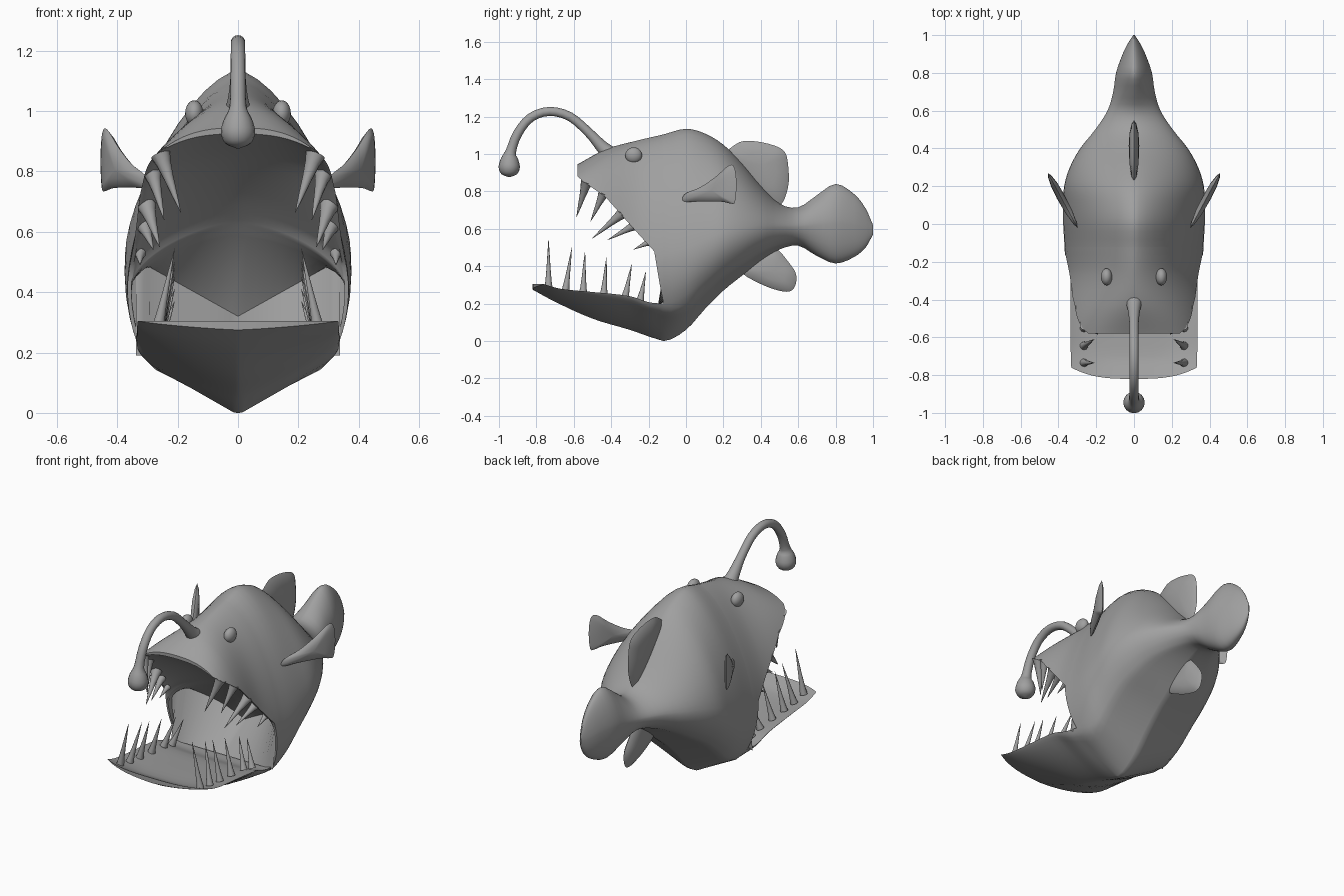
import bpy, bmesh, math
from mathutils import Vector

if "Cube" in bpy.data.objects:
    bpy.data.objects.remove(bpy.data.objects["Cube"])

grey = bpy.data.materials.new("slate grey")
grey.diffuse_color = (0.35, 0.35, 0.35, 1)
grey.use_nodes = True
grey.node_tree.nodes["Principled BSDF"].inputs["Base Color"].default_value = grey.diffuse_color


def hermite(table, y):
    """Smoothly interpolate the columns of a table keyed by its first column."""
    n = len(table)
    i = max([k for k in range(n - 1) if table[k][0] <= y + 1e-6] or [0])
    a, b = table[i], table[i + 1]
    lo, hi = table[max(i - 1, 0)], table[min(i + 2, n - 1)]
    h = b[0] - a[0]
    t = (y - a[0]) / h
    out = []
    for c in range(1, len(a)):
        m0 = (b[c] - lo[c]) / (b[0] - lo[0]) * h
        m1 = (hi[c] - a[c]) / (hi[0] - a[0]) * h
        out.append((2*t**3 - 3*t**2 + 1) * a[c] + (t**3 - 2*t**2 + t) * m0
                   + (3*t**2 - 2*t**3) * b[c] + (t**3 - t**2) * m1)
    return out


def refine(keys, n):
    """Evenly subdivide every interval of a list of numbers."""
    out = [a + (b - a) * k / n for a, b in zip(keys, keys[1:]) for k in range(n)]
    return out + [keys[-1]]


def skin(name, grids, angle=40, closed=False, caps=False):
    """Skin one or more grids of points into a single welded object."""
    bm = bmesh.new()
    for rows in grids:
        vs = [[bm.verts.new(p) for p in r] for r in rows]
        m = len(rows[0])
        for r, q in zip(vs, vs[1:]):
            for j in range(m if closed else m - 1):
                bm.faces.new((r[j], r[(j + 1) % m], q[(j + 1) % m], q[j]))
        if caps:
            bm.faces.new(vs[0])
            bm.faces.new(vs[-1])
    bmesh.ops.remove_doubles(bm, verts=bm.verts, dist=1e-5)
    bmesh.ops.recalc_face_normals(bm, faces=bm.faces)
    me = bpy.data.meshes.new(name)
    bm.to_mesh(me)
    bm.free()
    me.materials.append(grey)
    ob = bpy.data.objects.new(name, me)
    bpy.context.collection.objects.link(ob)
    bpy.ops.object.select_all(action='DESELECT')
    ob.select_set(True)
    bpy.context.view_layer.objects.active = ob
    bpy.ops.object.shade_smooth_by_angle(angle=math.radians(angle))
    return ob


def tube(name, pts, sides=12):
    """Round tube along (point, radius) pairs."""
    rings = []
    for i, (p, r) in enumerate(pts):
        t = (pts[min(i + 1, len(pts) - 1)][0] - pts[max(i - 1, 0)][0]).normalized()
        u = t.cross(Vector((1, 0, 0))).normalized()
        v = t.cross(u)
        rings.append([p + r * (math.cos(a) * u + math.sin(a) * v)
                      for a in (2 * math.pi * k / sides for k in range(sides))])
    return skin(name, [rings], 60, True, True)


# Body stations: y, top, bottom, widest height, half width, upper roundness
BODY = [(-.58, .945, .3, .42, .40, 2.5), (-.43, 1.025, .1, .42, .395, 1.9),
        (-.27, 1.07, .05, .42, .367, 1.62), (-.12, 1.105, .0, .42, .368, 1.57),
        (0, 1.135, .06, .45, .375, 1.55), (.1, 1.11, .17, .5, .375, 1.55),
        (.2, 1.05, .27, .55, .37, 1.57), (.3, .95, .35, .58, .34, 1.6),
        (.4, .83, .43, .6, .285, 1.65), (.5, .735, .49, .61, .205, 1.65),
        (.6, .715, .51, .61, .14, 1.6), (.7, .78, .455, .62, .11, 1.6),
        (.8, .84, .415, .63, .095, 1.6), (.9, .785, .45, .62, .06, 1.6),
        (.96, .71, .5, .6, .03, 1.6), (1.0, .62, .57, .595, .004, 1.6)]
N = 32


def outline(y, a):
    top, bot, zm, w, p = hermite(BODY, y)
    s, c = math.sin(a), math.cos(a)
    if s < 0:
        p, h = 2.1, bot - zm
    else:
        h = top - zm
    x = abs(c) ** (2 / p) * w
    z = h * abs(s) ** (2 / p)
    # keeled belly
    if s < 0:
        slope = 1.75 + 5 * max(0, y + .12)
        x = min(x, .012 + slope * (zm + z - bot))
    return Vector((math.copysign(x, c), y, zm + z))


def lip_angle(y, z):
    top, bot, zm, w, p = hermite(BODY, y)
    if z >= zm:
        return math.asin(((z - zm) / (top - zm)) ** (p / 2))
    return -math.asin(((zm - z) / (zm - bot)) ** 1.05)


def arc_from(y, a0):
    return [outline(y, a0 + (math.pi - 2 * a0) * i / N) for i in range(N + 1)]


def arc(y, z):
    return arc_from(y, lip_angle(y, z))


def belly(y, a0):
    return [outline(y, a0 - (math.pi + 2 * a0) * i / N) for i in range(N + 1)]


# Upper lip line and mouth roof line along the length
LIP = [(-.58, .88), (-.53, .84), (-.43, .77), (-.27, .59), (-.17, .48), (-.14, .3), (-.12, .2)]
ROOF = [(-.58, .925), (-.43, .845), (-.27, .73), (-.17, .64), (-.12, .585)]


def roof_arc(y, z):
    top, zm = hermite(BODY, y)[0], hermite(BODY, y)[2]
    zc = max(z, zm)
    f = (hermite(ROOF, y)[0] - zc) / (top - zc)
    return [Vector((p.x * .965, y, p.z if p.z < zc else zc + (p.z - zc) * f)) for p in arc(y, z)]


# Upper shell: head then trunk and tail
head = [tuple(p + (q - p) * k / 4 for p, q in zip(a, b))
        for a, b in zip(LIP, LIP[1:]) for k in range(4)] + [LIP[-1]]
corner = lip_angle(-.12, .2)
trunk_ys = refine([s[0] for s in BODY[3:]], 3)
head_rows = [arc(y, z) for y, z in head]
upper = head_rows + [arc_from(y, corner) for y in trunk_ys[1:]]

# Mouth roof, then a V-shaped crease and a gum band dropping to the jaw
roof = [roof_arc(y, z) for y, z in head]
crease, gum = [], []
for p in roof[-1]:
    f = min(1, abs(p.x) / .34)
    crease.append(Vector((p.x * .95, .06 - .16 * f * f, .32 + .18 * f)))
    gum.append(Vector((p.x * .95, -.15, .19)))
middle = [a.lerp(b, .5) + Vector((0, .015, .01)) * (1 - min(1, abs(a.x) / .33))
          for a, b in zip(roof[-1], crease)]
lips = [[[h[e] for h in head_rows], [r[e] for r in roof]] for e in (0, -1)]

# Lower shell: jaw (y, rim height, bottom, half width) then belly
JAW = [(-.82, .305, .275, .332), (-.7, .28, .21, .335), (-.5, .262, .12, .335),
       (-.3, .24, .06, .337), (-.2, .208, .025, .335), (-.12, .2, .0, .325)]
lower, floor = [], []
join = belly(-.12, corner)
for y in refine([s[0] for s in JAW], 4):
    rim_z, bot, w = hermite(JAW, y)
    bow = .06 * max(0, (y + .12) / -.7) ** 4
    blend = max(0, (y + .4) / .28) ** 1.5
    e = 2 / 1.25
    row, inside = [], []
    for i in range(N + 1):
        a = math.pi * i / N
        c, s = math.cos(a), math.sin(a)
        x = math.copysign(abs(c) ** e, c) * w
        yy = y + bow * abs(x / w) ** 3
        p = Vector((x, yy, rim_z - (rim_z - bot) * abs(s) ** e))
        q = join[i]
        q = Vector((q.x * w / .325, yy, rim_z - (rim_z - bot) * (.2 - q.z) / .2))
        p = join[i].copy() if blend > .999 else p.lerp(q, blend)
        row.append(p)
        dip = .025 * (1 - min(1, abs(p.x / w)) ** 4) * min(1, (y + .82) / .1)
        inside.append(Vector((p.x, yy, rim_z - min(dip, .5 * abs(rim_z - p.z)))))
    inside[0], inside[-1] = row[0].copy(), row[-1].copy()
    lower.append(row)
    floor.append(inside)
front = [lower[0], floor[0]]
lower += [belly(y, corner) for y in trunk_ys[1:]]

skin("body", [upper, lower, roof + [middle, crease, gum], *lips,
              [head_rows[0], roof[0]], floor, front, [upper[-1], lower[-1]]], 42)

# Teeth: base and tip on one side, mirrored
UPPER = []
for y, z, tip, r in [(-.53, .84, (.19, -.585, .665), .034), (-.44, .777, (.245, -.51, .64), .03),
                     (-.34, .669, (.26, -.5, .55), .032), (-.28, .601, (.28, -.42, .54), .026),
                     (-.2, .513, (.325, -.28, .49), .02)]:
    UPPER.append(((arc(y, z)[0].x - .03, y, z + .015), tip, r))
LOWER = [((.265, y0, z0 - .005), (.21, y1, z1), .022) for y0, z0, y1, z1 in
         [(-.735, .288, -.735, .545), (-.645, .27, -.61, .50), (-.55, .26, -.54, .48),
          (-.44, .25, -.425, .45), (-.325, .24, -.29, .41), (-.245, .22, -.215, .37)]]
for label, teeth in (("upper_tooth", UPPER), ("lower_tooth", LOWER)):
    for base, tip, r in teeth:
        for s in (1, -1):
            b, t = (Vector((s * q[0], q[1], q[2])) for q in (base, tip))
            tube(label, [(b.lerp(t, f), r * g) for f, g in
                         ((0, 1), (.15, .75), (.4, .5), (.7, .28), (1, .03))], 10)

# Lure stalk with bulb
LURE = [(0, -.41, 1.0, .045), (1, -.455, 1.045, .033), (2, -.52, 1.115, .025), (3, -.62, 1.2, .024),
        (4, -.73, 1.228, .024), (5, -.83, 1.195, .024), (6, -.9, 1.11, .025), (7, -.936, 1.015, .028),
        (8, -.943, .975, .046), (9, -.945, .93, .057), (10, -.945, .893, .042), (11, -.945, .876, .003)]
tube("lure", [(Vector((0, y, z)), r) for y, z, r in
              (hermite(LURE, t) for t in refine(range(12), 3))], 16)

# Eyes
for s in (1, -1):
    rings = []
    for i in range(13):
        a = math.pi * i / 12
        rings.append([Vector((s * .145 + .03 * math.cos(a),
                              -.28 + .045 * math.sin(a) * math.cos(b),
                              .993 + .043 * math.sin(a) * math.sin(b)))
                      for b in (2 * math.pi * k / 20 for k in range(20))])
    skin("eye", [rings], 60, True)


def fin(name, pts, place, thick):
    """Lens-shaped fin from a closed outline; place maps (u, v, depth) to space."""
    n = len(pts)
    table = [(i, *pts[i % n]) for i in range(-1, n + 2)]
    edge = [Vector(hermite(table, t)) for t in refine(range(n + 1), 4)[:-1]]
    mid = sum(edge, Vector((0, 0))) / len(edge)
    rings = [[place(*(mid + (e - mid) * k), d * thick) for e in edge]
             for k, d in ((0, 1), (.5, .85), (.85, .45), (1, 0), (.85, -.45), (.5, -.85), (0, -1))]
    skin(name, [rings], 50, True)


# Fins
def flat(u, v, d):
    return Vector((d, u, v))


fin("dorsal_fin", [(.22, .98), (.27, 1.055), (.34, 1.07), (.44, 1.055), (.52, 1.02), (.545, .95),
                   (.545, .82), (.49, .72), (.36, .8)], flat, .028)
fin("belly_fin", [(.29, .38), (.4, .305), (.52, .265), (.575, .28), (.59, .35), (.55, .42),
                  (.47, .5), (.37, .47)], flat, .025)
for s in (1, -1):
    fin("side_fin", [(-.02, .76), (0, .79), (.08, .825), (.16, .88), (.23, .94), (.26, .925),
                     (.27, .84), (.262, .745), (.24, .735), (.19, .745), (.08, .747), (0, .745)],
        lambda u, v, d: Vector((s * (.31 + .54 * u + d), u - .5 * d, v)), .02)
